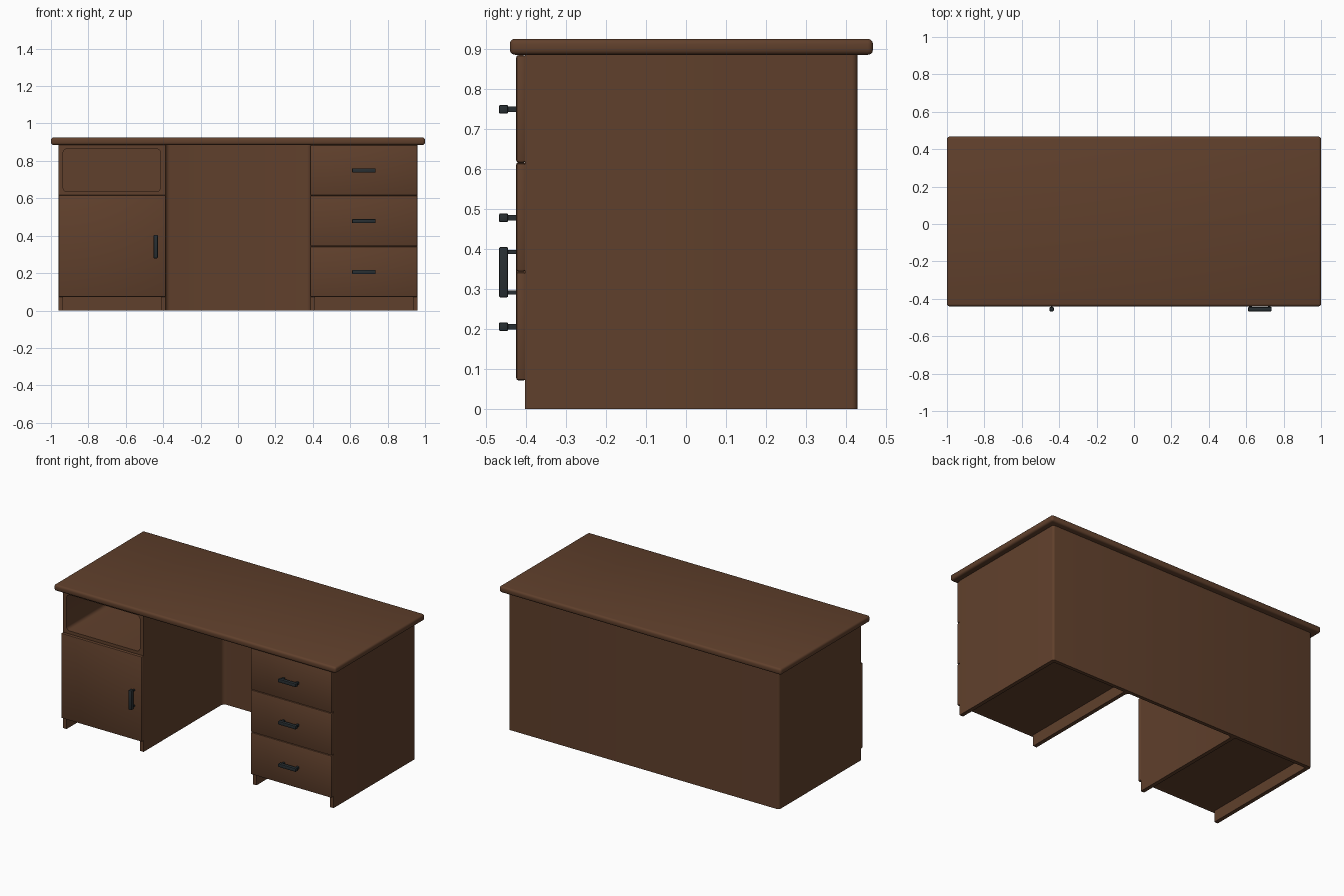
import bpy

cube = bpy.data.objects.get("Cube")
if cube:
    bpy.data.objects.remove(cube, do_unlink=True)


def material(name, colour):
    m = bpy.data.materials.new(name)
    m.use_nodes = True
    m.diffuse_color = colour
    m.node_tree.nodes["Principled BSDF"].inputs["Base Color"].default_value = colour
    return m


wood = material("brown wood", (0.117, 0.051, 0.025, 1))
metal = material("dark metal", (0.021, 0.028, 0.032, 1))


def box(name, low, high, mat=wood, bevel=0, segments=2, edges=None):
    """Box between two corners; edges(a, b) picks which edges are bevelled."""
    bpy.ops.mesh.primitive_cube_add(
        size=1, location=[(a + b) / 2 for a, b in zip(low, high)])
    ob = bpy.context.object
    ob.name = name
    ob.scale = [b - a for a, b in zip(low, high)]
    bpy.ops.object.transform_apply(location=True, scale=True)
    ob.data.materials.append(mat)
    if bevel:
        mod = ob.modifiers.new("Bevel", "BEVEL")
        mod.width, mod.segments = bevel, segments
        if edges:
            weights = ob.data.attributes.new("bevel_weight_edge", "FLOAT", "EDGE")
            for e in ob.data.edges:
                a, b = (ob.data.vertices[i].co for i in e.vertices)
                weights.data[e.index].value = float(edges(a, b))
            mod.limit_method = "WEIGHT"
        bpy.ops.object.modifier_apply(modifier=mod.name)
        bpy.ops.object.shade_smooth_by_angle(angle=0.6)
    return ob


def cut(target, cutter):
    mod = target.modifiers.new("Cut", "BOOLEAN")
    mod.operation, mod.solver, mod.object = "DIFFERENCE", "EXACT", cutter
    bpy.context.view_layer.objects.active = target
    bpy.ops.object.modifier_apply(modifier=mod.name)
    bpy.data.objects.remove(cutter, do_unlink=True)


def along(axis):
    return lambda a, b: abs(a[axis] - b[axis]) > 0.01


# Desk top
box("desk_top", (-1, -0.44, 0.885), (1, 0.467, 0.925), bevel=0.013, segments=3)

# Carcass: rounded rear corners, kneehole, toe recesses and open shelf
body = box("carcass", (-0.96, -0.402, 0), (0.96, 0.428, 0.886), bevel=0.014, segments=4,
           edges=lambda a, b: abs(a.z - b.z) > 0.01 and a.y > 0)
cut(body, box("kneehole_cutter", (-0.388, -0.5, -0.1), (0.388, 0.405, 0.95),
              bevel=0.025, segments=5, edges=along(2)))
for low_x, high_x in ((-0.935, -0.413), (0.413, 0.935)):
    cut(body, box("toe_cutter", (low_x, -0.5, -0.1), (high_x, 0.405, 0.072)))
cut(body, box("shelf_cutter", (-0.935, -0.5, 0.635), (-0.415, 0.405, 0.865),
              bevel=0.022, segments=5, edges=along(1)))
bpy.ops.object.select_all(action="DESELECT")
body.select_set(True)
bpy.context.view_layer.objects.active = body
bpy.ops.object.shade_smooth_by_angle(angle=0.6)


def handle(name, x, z, vertical):
    """Bar pull on two short posts."""
    half, thick = 0.063, 0.011
    dx, dz = (thick, half) if vertical else (half, thick)
    box(name + "_bar", (x - dx, -0.467, z - dz), (x + dx, -0.444, z + dz),
        metal, bevel=0.004)
    for s in (-1, 1):
        px, pz = (x, z + s * 0.05) if vertical else (x + s * 0.05, z)
        r = 0.005 if vertical else 0.007
        box(name + "_post", (px - r, -0.446, pz - r), (px + r, -0.42, pz + r), metal)


# Three drawers on the left pedestal
levels = (0.071, 0.343, 0.615, 0.885)
for i, (low, high) in enumerate(zip(levels, levels[1:]), 1):
    box(f"drawer_front_{i}", (0.386, -0.424, low + 0.001), (0.96, -0.4, high - 0.001),
        bevel=0.006)
    handle(f"drawer_handle_{i}", 0.673, (low + high) / 2 - 0.001, False)

# Cupboard door on the right pedestal
box("cupboard_door", (-0.96, -0.424, 0.072), (-0.386, -0.4, 0.617), bevel=0.006)
handle("door_handle", -0.44, 0.342, True)
